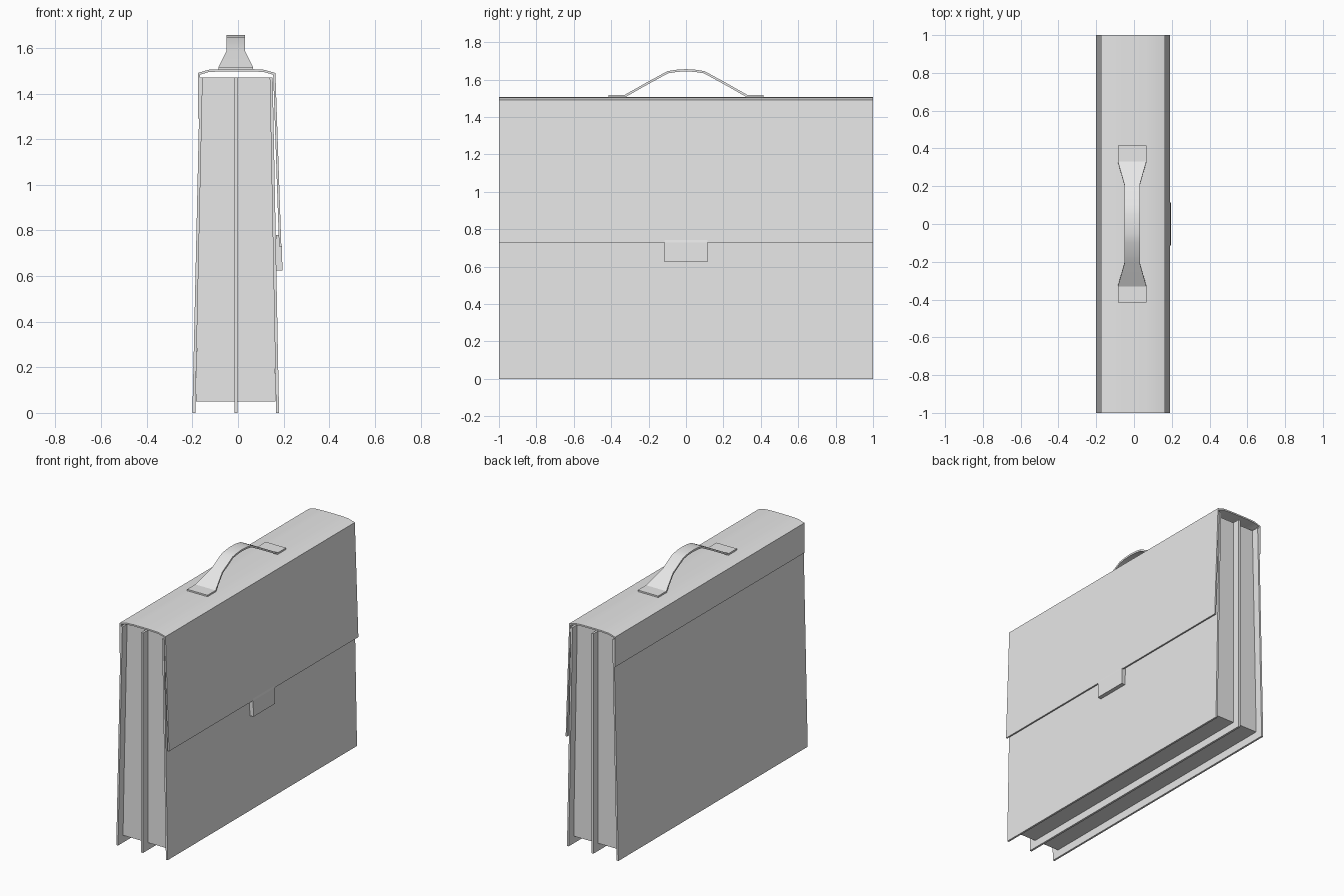
import bpy, bmesh, math
from mathutils import Vector

cube = bpy.data.objects.get("Cube")
if cube:
    bpy.data.objects.remove(cube, do_unlink=True)

grey = bpy.data.materials.new("plain grey")
grey.use_nodes = True
colour = (0.8, 0.8, 0.8, 1)
grey.diffuse_color = colour
grey.node_tree.nodes["Principled BSDF"].inputs["Base Color"].default_value = colour


def finish(name, bm, smooth=False):
    bmesh.ops.recalc_face_normals(bm, faces=bm.faces)
    mesh = bpy.data.meshes.new(name)
    bm.to_mesh(mesh)
    bm.free()
    mesh.materials.append(grey)
    ob = bpy.data.objects.new(name, mesh)
    bpy.context.collection.objects.link(ob)
    if smooth:
        bpy.ops.object.select_all(action="DESELECT")
        ob.select_set(True)
        bpy.context.view_layer.objects.active = ob
        bpy.ops.object.shade_smooth_by_angle(angle=math.radians(28))
    return ob


def extrude_profile(name, outline, half_length, smooth=False):
    """Closed x-z outline swept along y."""
    bm = bmesh.new()
    face = bm.faces.new([bm.verts.new((x, -half_length, z)) for x, z in outline])
    swept = bmesh.ops.extrude_face_region(bm, geom=[face])["geom"]
    verts = [v for v in swept if isinstance(v, bmesh.types.BMVert)]
    bmesh.ops.translate(bm, verts=verts, vec=(0, 2 * half_length, 0))
    return finish(name, bm, smooth)


def thicken(path, t):
    """Closed outline of a strip lying to the right of an open path."""
    pts = [Vector(p) for p in path]
    inner = []
    for i, p in enumerate(pts):
        a = (p - pts[i - 1]).normalized() if i else None
        b = (pts[i + 1] - p).normalized() if i + 1 < len(pts) else None
        a, b = a or b, b or a
        na, nb = Vector((a.y, -a.x)), Vector((b.y, -b.x))
        mid = (na + nb).normalized()
        inner.append(p + mid * t / mid.dot(na))
    return [tuple(p) for p in pts + inner[::-1]]


# Recessed body between the leather panels
extrude_profile("body", [(-0.185, 0.05), (0.165, 0.05), (0.145, 1.47), (-0.158, 1.47)], 0.95)

# Upright panels: bottom x range, top x range
for name, (x0, x1, x2, x3) in {
    "back_panel": (-0.2, -0.187, -0.155, -0.167),
    "divider": (-0.016, -0.002, -0.002, -0.016),
    "front_panel": (0.167, 0.18, 0.152, 0.139),
}.items():
    extrude_profile(name, [(x0, 0), (x1, 0), (x2, 1.47), (x3, 1.47)], 1.0)

# Cover flap wrapping from the back, over the top and down the front
flap = [(-0.176, 1.29), (-0.176, 1.49), (-0.13, 1.504), (-0.07, 1.507), (0.06, 1.507),
        (0.115, 1.504), (0.164, 1.49), (0.19, 0.73)]
extrude_profile("cover_flap", thicken(flap, 0.01), 1.0, smooth=True)

# Closing tab
extrude_profile("tab", [(0.166, 0.625), (0.195, 0.625), (0.192, 0.73), (0.183, 0.78), (0.166, 0.78)], 0.115)

# Handle: arched strip, wide at the feet and narrow at the grip
half = [(0.415, 1.517, 0.075), (0.33, 1.517, 0.075), (0.21, 1.585, 0.041),
        (0.1, 1.645, 0.041), (0.05, 1.653, 0.041)]
rows = [(-y, z, w) for y, z, w in half] + [(0, 1.656, 0.041)] + half[::-1]
outline = thicken([(y, z) for y, z, w in rows], 0.012)
n = len(rows)
bm = bmesh.new()
rings = []
for i, (y, z, w) in enumerate(rows):
    low = outline[2 * n - 1 - i]
    rings.append([bm.verts.new((-0.01 + s * w, *p))
                  for s, p in ((-1, (y, z)), (1, (y, z)), (1, low), (-1, low))])
for a, b in zip(rings, rings[1:]):
    for k in range(4):
        m = (k + 1) % 4
        bm.faces.new((a[k], a[m], b[m], b[k]))
bm.faces.new(rings[0])
bm.faces.new(rings[-1])
finish("handle", bm, smooth=True)
